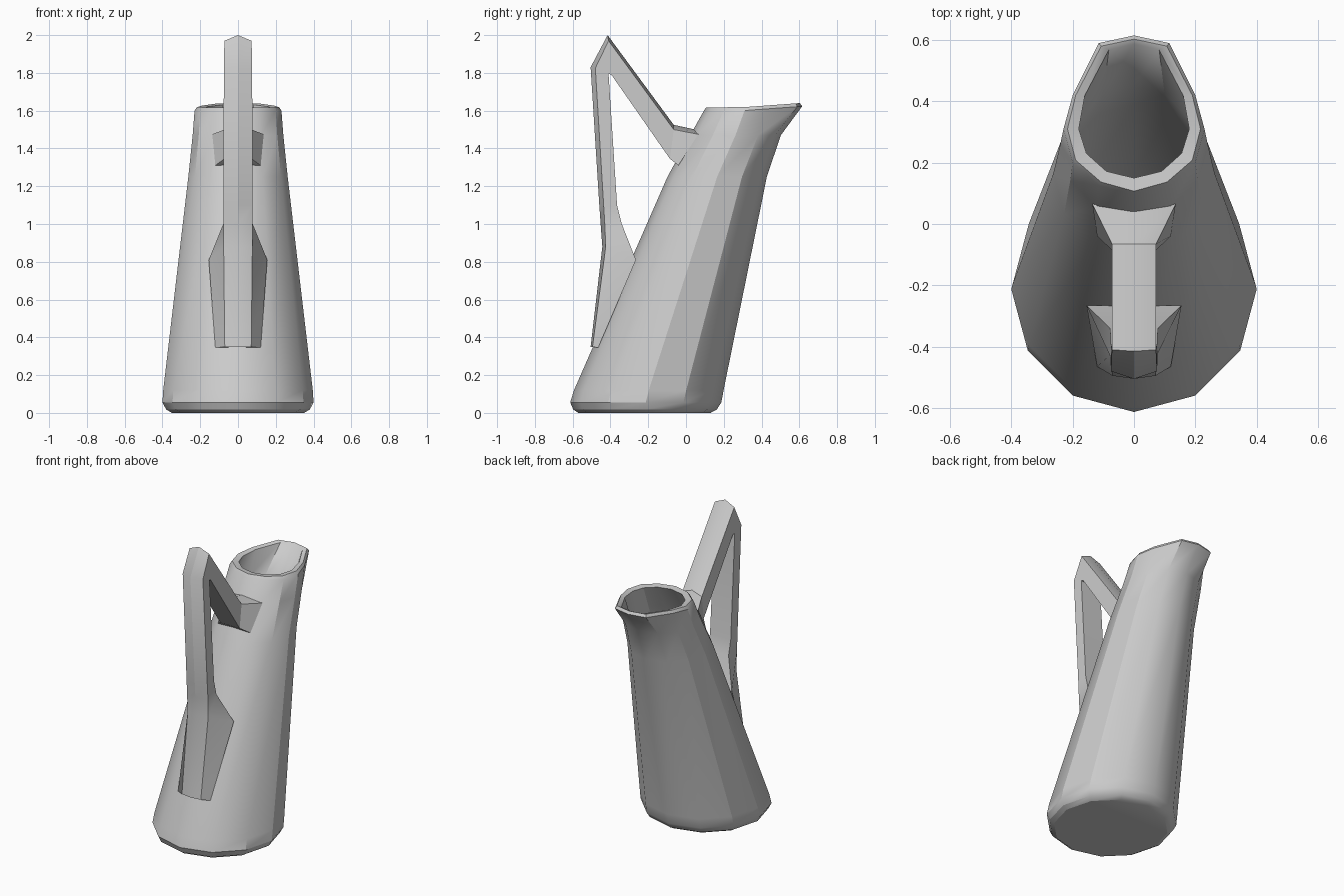
import bpy, bmesh
from math import sin, cos, radians, tau

if "Cube" in bpy.data.objects:
    bpy.data.objects.remove(bpy.data.objects["Cube"])

SIDES = 12


def loft(name, rings):
    """Skin a list of closed rings and cap both ends."""
    bm = bmesh.new()
    rows = [[bm.verts.new(p) for p in ring] for ring in rings]
    n = len(rows[0])
    for a, b in zip(rows, rows[1:]):
        for i in range(n):
            j = (i + 1) % n
            bm.faces.new((a[i], a[j], b[j], b[i]))
    bm.faces.new(rows[0][::-1])
    bm.faces.new(rows[-1])
    bmesh.ops.recalc_face_normals(bm, faces=bm.faces)
    mesh = bpy.data.meshes.new(name)
    bm.to_mesh(mesh)
    bm.free()
    ob = bpy.data.objects.new(name, mesh)
    bpy.context.collection.objects.link(ob)
    bpy.ops.object.select_all(action='DESELECT')
    ob.select_set(True)
    bpy.context.view_layer.objects.active = ob
    bpy.ops.object.shade_smooth_by_angle(angle=radians(30))
    return ob


def circle(z, cy, r):
    """Horizontal 12-sided ring starting at the handle side."""
    return [(r * sin(tau * i / SIDES), cy - r * cos(tau * i / SIDES), z)
            for i in range(SIDES)]


def rim(half, dz):
    """Pouring rim: half outline mirrored in x, rising toward the spout."""
    pts = half + [(-x, y) for x, y in half[-2:0:-1]]
    return [(x, y, 1.60 + dz + 0.022 * max(0, (y - 0.3) / 0.3)) for x, y in pts]


# Jug body: outside from base to spout, over the rim, then down the inside
outer = [(0, .095), (.115, .125), (.2, .2), (.23, .31), (.2, .42), (.115, .59), (0, .615)]
lip = [(0, .107), (.108, .137), (.19, .208), (.217, .31), (.19, .42), (.107, .58), (0, .603)]
inner = [(0, .15), (.09, .172), (.155, .23), (.18, .31), (.16, .42), (.082, .568), (0, .587)]
loft("jug_body", [
    circle(0, -.22, .35),
    circle(.018, -.217, .38),
    circle(.055, -.213, .40),
    circle(.12, -.197, .396),
    circle(1.25, .165, .263),
    circle(1.47, .262, .24),
    rim(outer, 0), rim(lip, .018), rim(inner, .012),
    circle(1.45, .25, .20),
    circle(1.25, .165, .225),
    circle(.12, -.197, .355),
    circle(.06, -.21, .33),
])

# Handle sections: ridge (y, z), outer edge (y, z, half width), inner edge (y, z, half width)
sections = [
    ((-.505, .35), (-.495, .35, .07), (-.465, .345, .12)),
    ((-.443, .88), (-.425, .88, .076), (-.265, .81, .155)),
    ((-.452, 1.0), (-.43, 1.0, .078), (-.34, 1.0, .078)),
    ((-.459, 1.1), (-.436, 1.1, .077), (-.365, 1.1, .077)),
    ((-.505, 1.83), (-.48, 1.825, .075), (-.41, 1.795, .075)),
    ((-.415, 2.0), (-.41, 1.97, .072), (-.395, 1.79, .072)),
    ((-.065, 1.525), (-.065, 1.50, .072), (-.085, 1.345, .072)),
    ((.05, 1.50), (.065, 1.475, .136), (-.04, 1.31, .12)),
]
loft("handle", [
    [(-ow, oy, oz), (0, ry, rz), (ow, oy, oz), (iw, iy, iz), (-iw, iy, iz)]
    for (ry, rz), (oy, oz, ow), (iy, iz, iw) in sections
])
